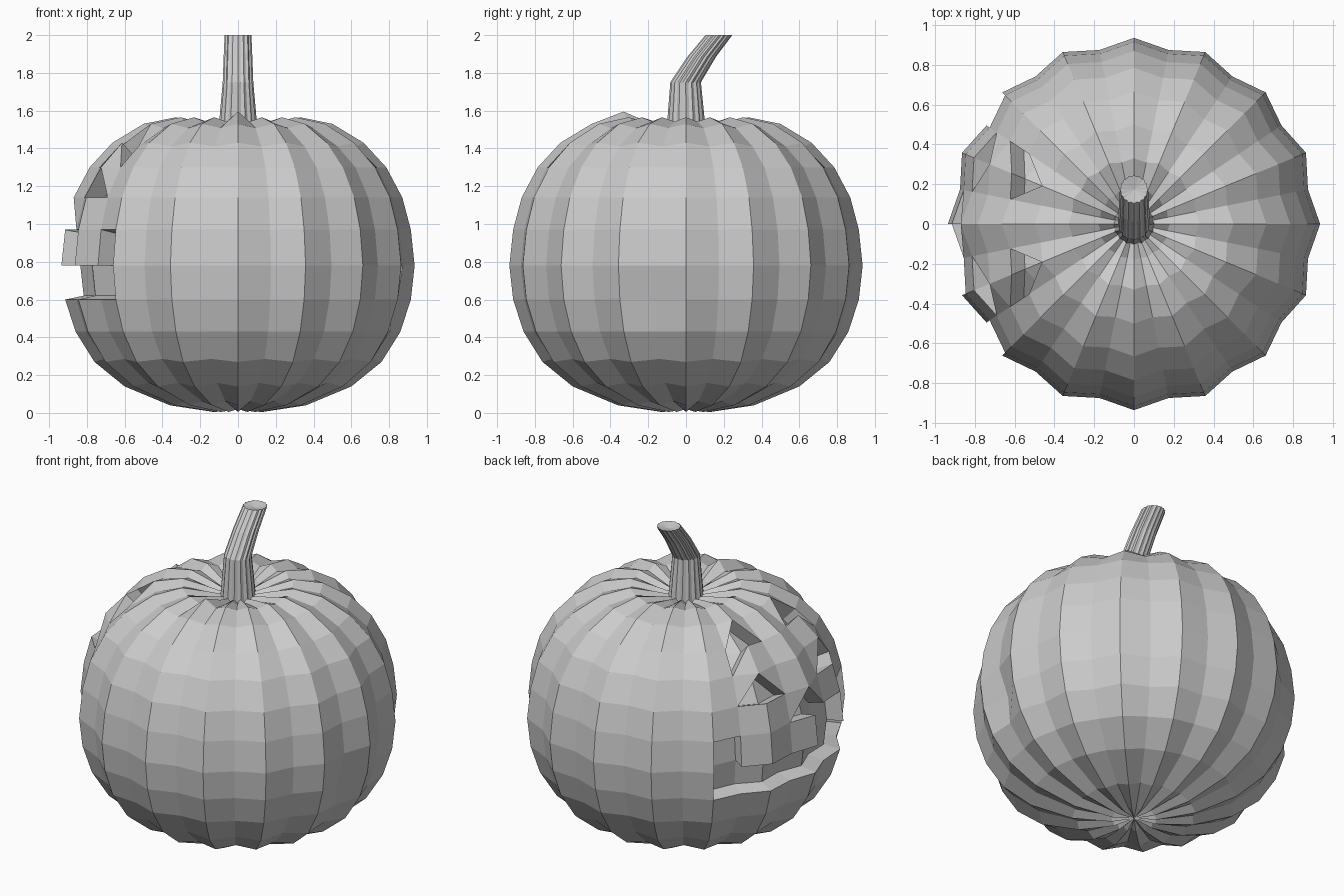
import bpy, bmesh
from math import sin, cos, pi
from mathutils import Vector

if "Cube" in bpy.data.objects:
    bpy.data.objects.remove(bpy.data.objects["Cube"])

SEG = 32                      # 16 ribs: even columns are ridges, odd are valleys
CENTRE = Vector((0, 0, 0.79))


def finish(bm, name):
    bmesh.ops.recalc_face_normals(bm, faces=bm.faces)
    me = bpy.data.meshes.new(name)
    bm.to_mesh(me)
    bm.free()
    ob = bpy.data.objects.new(name, me)
    bpy.context.collection.objects.link(ob)
    return ob


# pumpkin shell: ridge profile (radius, height), bottom to top
profile = [(0.13, 0.005), (0.36, 0.04), (0.60, 0.14), (0.76, 0.27), (0.86, 0.43),
           (0.915, 0.60), (0.935, 0.78), (0.915, 0.97), (0.87, 1.14), (0.785, 1.30),
           (0.665, 1.43), (0.50, 1.53), (0.33, 1.565), (0.18, 1.53), (0.07, 1.50)]
bm = bmesh.new()
grid = {}
for k, (r, z) in enumerate(profile, 1):
    for j in range(SEG):
        a = 2 * pi * j / SEG
        rr, zz = r, z
        if j % 2:
            rr = r * 0.953
            if z < 0.3 or z > 1.4:
                zz = 0.79 + (z - 0.79) * 0.97
        if (k, j) == (6, 31):     # dent on the right side
            rr -= 0.04
        if (k, j) == (13, 24):    # raised rib at the front
            zz += 0.03
        grid[k, j] = bm.verts.new((rr * cos(a), rr * sin(a), zz))
n = len(profile)

# carved cells (row, column): whole cell, or the triangle kept as part of the cut
cuts = {(6, j): "ABCD" for j in range(12, 20)}                   # smile
cuts.update({(7, j): "ABCD" for j in (12, 16, 17, 19)})          # corners and tooth gap
cuts.update({(8, 15): "ABC", (8, 16): "ABD"})                    # nose
right_eye = {(9, 13): "ABC", (9, 14): "ABD", (10, 13): "ACD",
             (11, 13): "ABC", (11, 14): "ABD"}
flip = str.maketrans("ABCD", "BADC")
for (k, j), s in right_eye.items():                              # eyes, mirrored
    cuts[k, j] = s
    cuts[k, 31 - j] = "".join(sorted(s.translate(flip)))
rest = {"ABC": "ACD", "ACD": "ABC", "ABD": "BCD", "BCD": "ABD"}

carved = []
for k in range(1, n):
    for j in range(SEG):
        j2 = (j + 1) % SEG
        c = dict(A=grid[k, j], B=grid[k, j2], C=grid[k + 1, j2], D=grid[k + 1, j])
        s = cuts.get((k, j), "")
        if s:
            carved.append(bm.faces.new([c[x] for x in s]))
        if s != "ABCD":
            bm.faces.new([c[x] for x in (rest[s] if s else "ABCD")])

# closed poles
for k, z in ((1, 0.02), (n, 1.49)):
    p = bm.verts.new((0, 0, z))
    for j in range(SEG):
        bm.faces.new((p, grid[k, j], grid[k, (j + 1) % SEG]))
bm.normal_update()

# push the carved face inwards
ret = bmesh.ops.extrude_face_region(bm, geom=carved)["geom"]
floors = {g for g in ret if isinstance(g, bmesh.types.BMFace)}
for v in [g for g in ret if isinstance(g, bmesh.types.BMVert)]:
    v.co += (CENTRE - v.co).normalized() * 0.1
old = [f for f in carved if f.is_valid and f not in floors]
if old:
    bmesh.ops.delete(bm, geom=old, context="FACES")
finish(bm, "pumpkin_shell")

# ribbed, bent stem: (y, z, radius)
bm = bmesh.new()
rings = []
for y, z, r in [(0, 1.48, 0.105), (0, 1.56, 0.098), (-0.002, 1.75, 0.081),
                (0.083, 1.885, 0.076), (0.174, 2.0, 0.071)]:
    ring = []
    for j in range(SEG):
        a = 2 * pi * j / SEG
        rr = r * (0.92 if j % 2 else 1)
        ring.append(bm.verts.new((rr * cos(a), y + rr * sin(a), z)))
    rings.append(ring)
for lo, hi in zip(rings, rings[1:]):
    for j in range(SEG):
        j2 = (j + 1) % SEG
        bm.faces.new((lo[j], lo[j2], hi[j2], hi[j]))
tip = bm.verts.new((0, 0.174, 1.985))
for j in range(SEG):
    bm.faces.new((rings[-1][j], rings[-1][(j + 1) % SEG], tip))
finish(bm, "stem")
